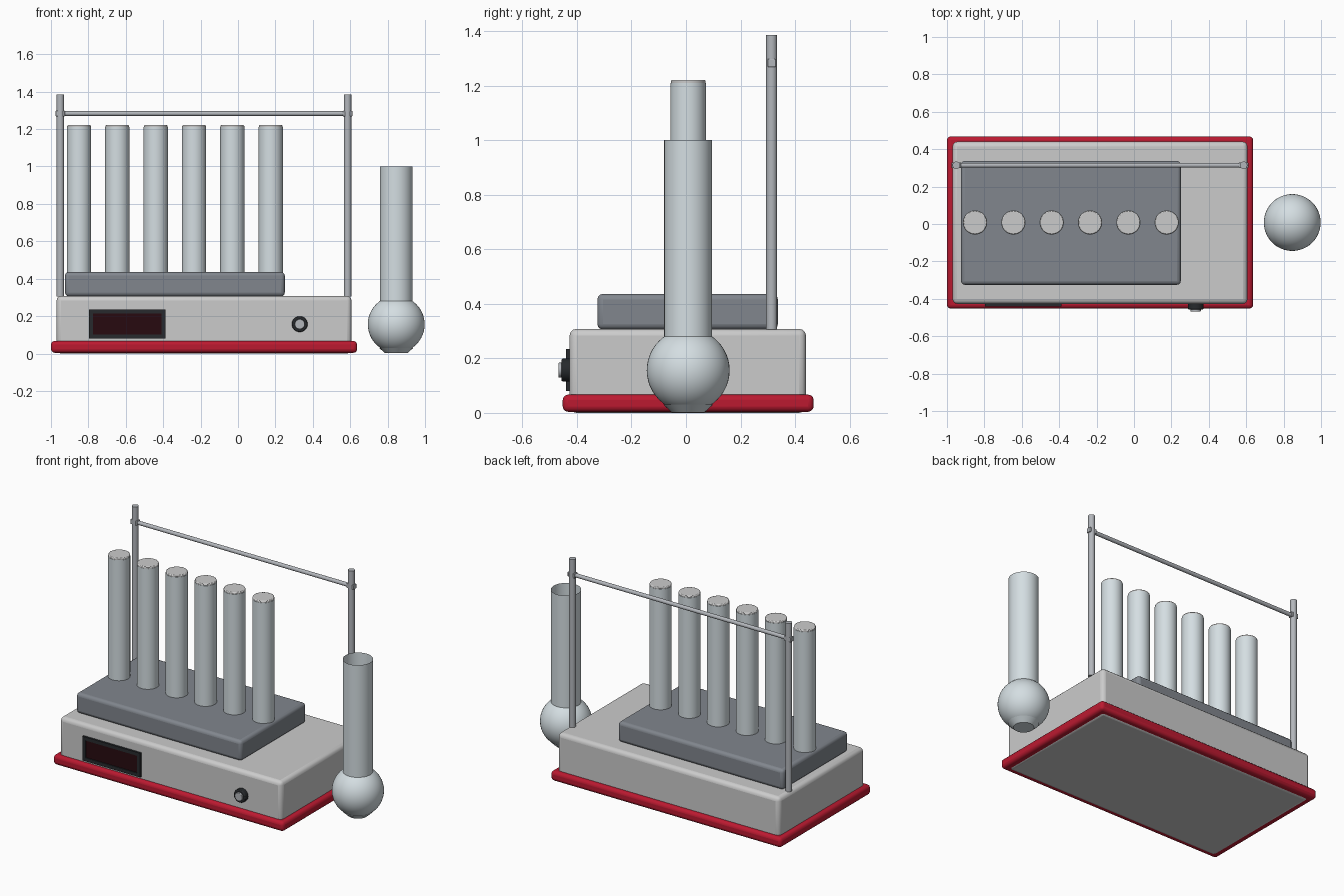
import bpy, math

if "Cube" in bpy.data.objects:
    bpy.data.objects.remove(bpy.data.objects["Cube"])

def material(name, rgb):
    m = bpy.data.materials.new(name)
    m.diffuse_color = (*rgb, 1)
    m.use_nodes = True
    m.node_tree.nodes["Principled BSDF"].inputs["Base Color"].default_value = m.diffuse_color
    return m

RED = material("red", (0.5, 0.01, 0.03))
BLOCK = material("slate", (0.22, 0.24, 0.27))
GLASS = material("glass", (0.66, 0.73, 0.76))
STEEL = material("steel", (0.45, 0.47, 0.5))
BLACK = material("black", (0.02, 0.023, 0.026))
SCREEN = material("screen", (0.02, 0.003, 0.005))

def finish(ob, name, mat, bevel=0, segments=3):
    ob.name = name
    if mat:
        ob.data.materials.append(mat)
    bpy.ops.object.shade_smooth_by_angle(angle=math.radians(35))
    if bevel:
        b = ob.modifiers.new("bevel", 'BEVEL')
        b.width, b.segments = bevel, segments
        b.limit_method = 'ANGLE'
        b.angle_limit = math.radians(50)
    return ob

def box(name, lo, hi, mat=None, bevel=0):
    bpy.ops.mesh.primitive_cube_add(size=1, location=[(a + b) / 2 for a, b in zip(lo, hi)])
    ob = bpy.context.object
    ob.scale = [b - a for a, b in zip(lo, hi)]
    bpy.ops.object.transform_apply(location=False, rotation=False, scale=True)
    return finish(ob, name, mat, bevel)

def cyl(name, loc, r, depth, mat=None, rot=(0, 0, 0), bevel=0, fill='NGON'):
    bpy.ops.mesh.primitive_cylinder_add(vertices=40, radius=r, depth=depth, location=loc,
                                        rotation=rot, end_fill_type=fill)
    return finish(bpy.context.object, name, mat, bevel, 2)

H = math.pi / 2
Y = 0.008

# Housing, red base trim and heating block
box("red_base", (-1, -0.452, 0.004), (0.637, 0.468, 0.067), RED, 0.02)
body = box("housing", (-0.97, -0.427, 0), (0.607, 0.44, 0.308), None, 0.025)
box("heating_block", (-0.925, -0.325, 0.306), (0.25, 0.337, 0.436), BLOCK, 0.02)

# Tubes with grey stoppers
for i in range(6):
    x = -0.85 + 0.205 * i
    cyl(f"tube_{i + 1}", (x, Y, 0.815), 0.065, 0.79, GLASS)
    cyl(f"stopper_{i + 1}", (x, Y, 1.213), 0.0635, 0.016, None, bevel=0.005)

# Support frame: two posts, crossbar and end clamps
for side, x in (("left", -0.95), ("right", 0.586)):
    cyl(f"{side}_post", (x, 0.314, 0.846), 0.02, 1.08, STEEL)
    box(f"{side}_clamp", (x - 0.025, 0.299, 1.268), (x + 0.025, 0.329, 1.298), STEEL, 0.003)
cyl("crossbar", (-0.182, 0.314, 1.283), 0.0125, 1.536, STEEL, (0, H, 0))

# Display frame built from four bars around a recessed screen
x0, x1, z0, z1, w = -0.797, -0.387, 0.08, 0.235, 0.022
for n, lo, hi in (("bottom", (x0, z0), (x1, z0 + w)), ("top", (x0, z1 - w), (x1, z1)),
                  ("left", (x0, z0 + w), (x0 + w, z1 - w)), ("right", (x1 - w, z0 + w), (x1, z1 - w))):
    box(f"display_frame_{n}", (lo[0], -0.44, lo[1]), (hi[0], -0.42, hi[1]), BLACK)
box("screen", (x0 + 0.01, -0.434, z0 + 0.01), (x1 - 0.01, -0.42, z1 - 0.01), SCREEN)

# Control knob
cyl("knob", (0.33, -0.438, 0.157), 0.042, 0.038, BLACK, (H, 0, 0), 0.006)
cyl("knob_cap", (0.33, -0.447, 0.157), 0.027, 0.042, STEEL, (H, 0, 0), 0.002)

# Round flask: bulb, flattened foot and open neck
FX = 0.846
bpy.ops.mesh.primitive_uv_sphere_add(segments=48, ring_count=24, radius=0.152, location=(FX, Y, 0.156))
finish(bpy.context.object, "flask_bulb", GLASS)
bpy.ops.mesh.primitive_cone_add(vertices=40, radius1=0.06, radius2=0.091, depth=0.028, location=(FX, Y, 0.016))
finish(bpy.context.object, "flask_foot", GLASS)
cyl("flask_neck", (FX, Y, 0.63), 0.088, 0.74, GLASS, fill='NOTHING')
